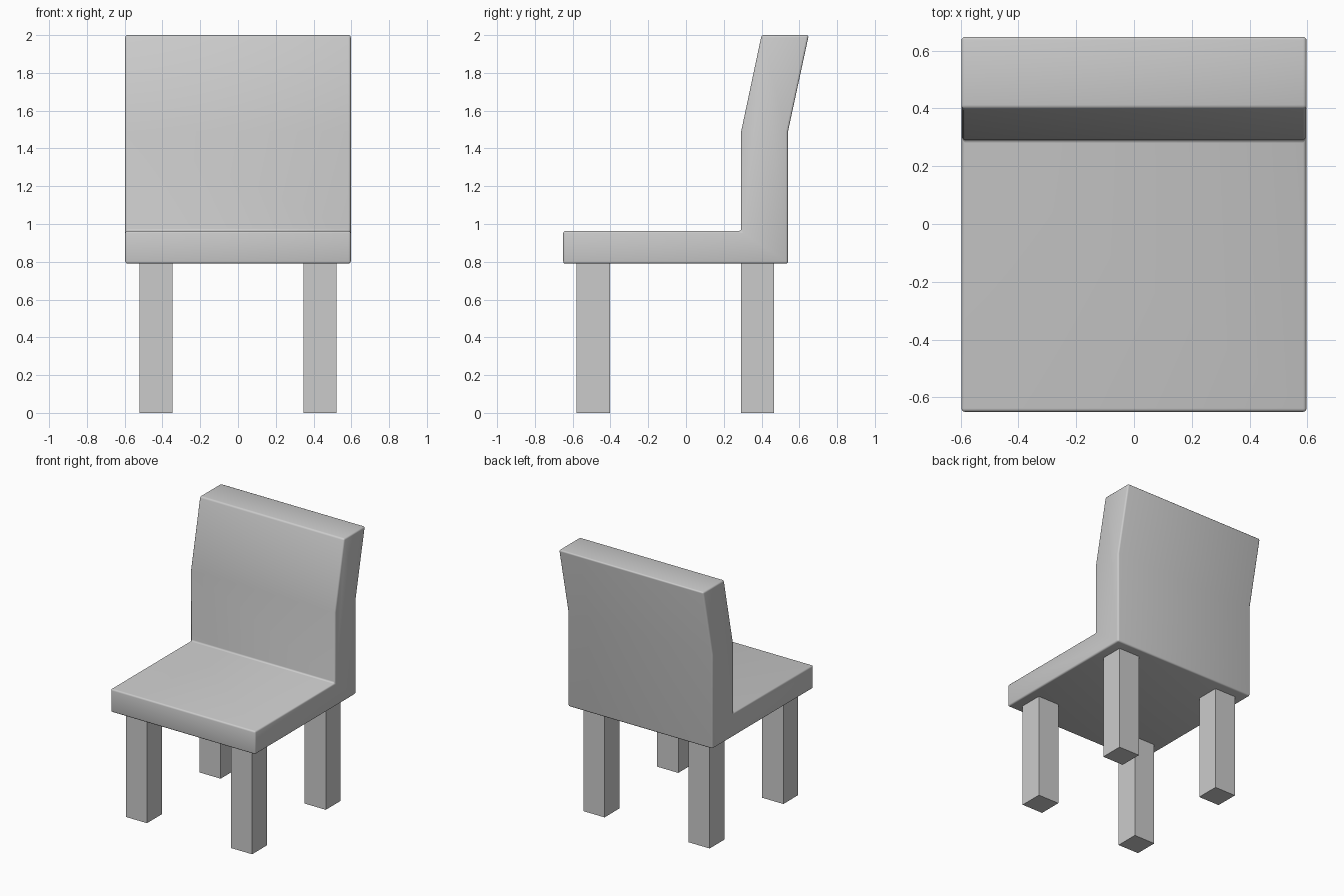
import bpy
import bmesh
import math
from mathutils import Matrix, Vector

if "Cube" in bpy.data.objects:
    bpy.data.objects.remove(bpy.data.objects["Cube"])

HALF_WIDTH = 0.597


def add_object(name, bm):
    bmesh.ops.recalc_face_normals(bm, faces=bm.faces)
    mesh = bpy.data.meshes.new(name)
    bm.to_mesh(mesh)
    bm.free()
    obj = bpy.data.objects.new(name, mesh)
    bpy.context.collection.objects.link(obj)
    return obj


# Seat and backrest: one side profile (y, z) extruded across the width
profile = [(-0.65, 0.79), (0.54, 0.79), (0.54, 1.49), (0.65, 2.0),
           (0.40, 2.0), (0.292, 1.49), (0.292, 0.963), (-0.65, 0.963)]
bm = bmesh.new()
side = bm.faces.new([bm.verts.new((-HALF_WIDTH, y, z)) for y, z in profile])
extruded = bmesh.ops.extrude_face_region(bm, geom=[side], use_keep_orig=True)
moved = [v for v in extruded["geom"] if isinstance(v, bmesh.types.BMVert)]
bmesh.ops.translate(bm, verts=moved, vec=(2 * HALF_WIDTH, 0, 0))
seat = add_object("seat_and_backrest", bm)

# Softened edges with smooth shading
bpy.context.view_layer.objects.active = seat
seat.select_set(True)
bevel = seat.modifiers.new("soft_edges", "BEVEL")
bevel.width = 0.012
bevel.segments = 3
bevel.limit_method = "ANGLE"
bevel.angle_limit = math.radians(30)
bpy.ops.object.modifier_apply(modifier=bevel.name)
bpy.ops.object.shade_smooth_by_angle(angle=math.radians(35))


# Four square legs reaching the underside of the seat
def add_leg(name, x, y, size=0.175, height=0.795):
    bm = bmesh.new()
    matrix = (Matrix.Translation((x, y, height / 2))
              @ Matrix.Diagonal(Vector((size, size, height, 1))))
    bmesh.ops.create_cube(bm, size=1, matrix=matrix)
    add_object(name, bm)


for row, y in (("front", -0.491), ("back", 0.378)):
    for hand, sign in (("left", -1), ("right", 1)):
        add_leg(f"{row}_leg_{hand}", sign * 0.434, y)
